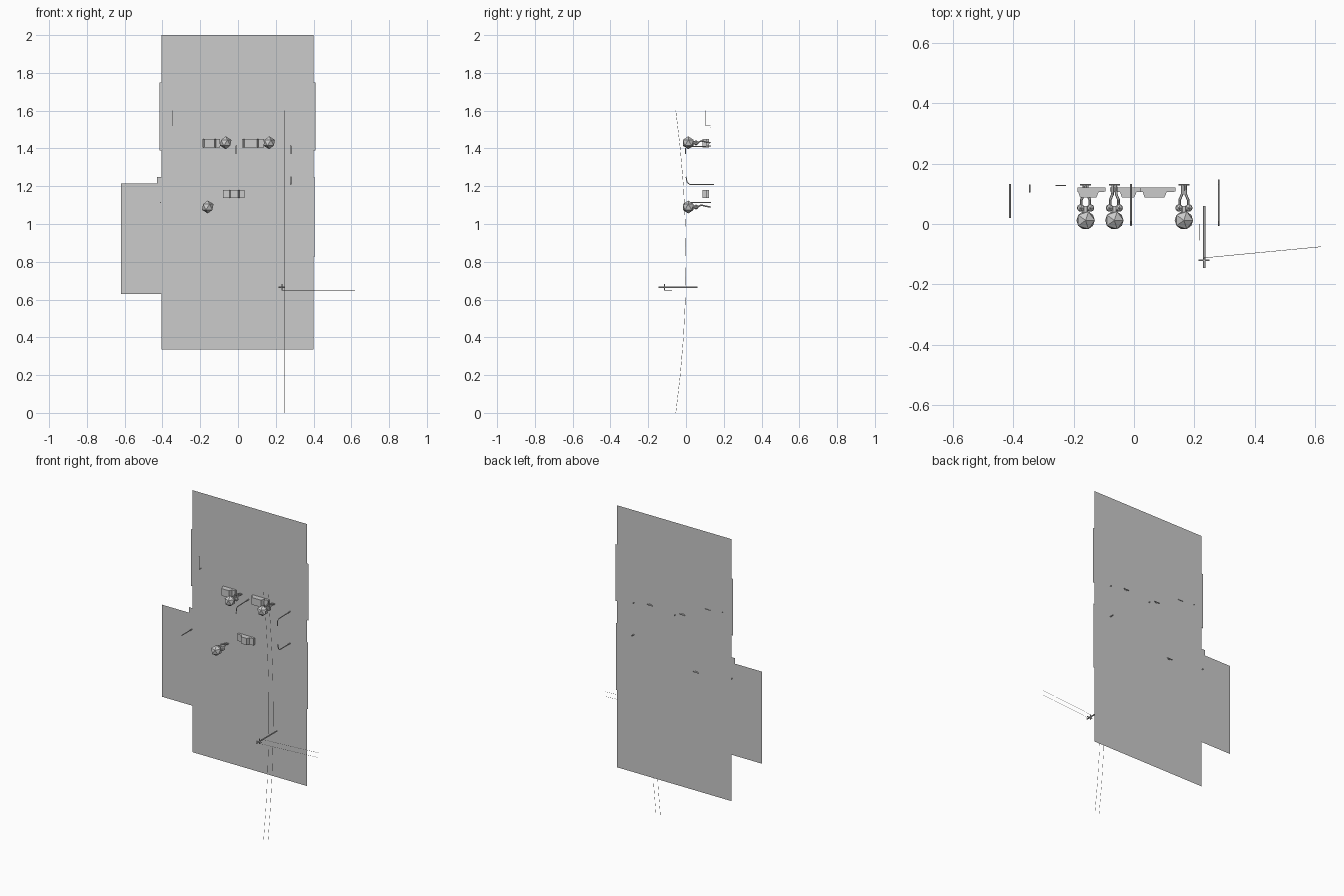
import bpy, bmesh
from mathutils import Vector

if "Cube" in bpy.data.objects:
    bpy.data.objects.remove(bpy.data.objects["Cube"])

WALL_Y = 0.123


def mesh_object(name, bm):
    me = bpy.data.meshes.new(name)
    bm.to_mesh(me)
    bm.free()
    ob = bpy.data.objects.new(name, me)
    bpy.context.collection.objects.link(ob)
    return ob


def panel(name, x0, x1, z0, z1):
    bm = bmesh.new()
    bm.faces.new([bm.verts.new((x, WALL_Y, z)) for x, z in
                  ((x0, z0), (x1, z0), (x1, z1), (x0, z1))])
    return mesh_object(name, bm)


def tube(name, pts, r, sides=6):
    """Low-poly tube swept along a path of points."""
    bm = bmesh.new()
    pts = [Vector(p) for p in pts]
    rings = []
    for i, p in enumerate(pts):
        d = (pts[min(i + 1, len(pts) - 1)] - pts[max(i - 1, 0)]).normalized()
        up = Vector((1, 0, 0)) if abs(d.x) < 0.8 else Vector((0, 0, 1))
        u = d.cross(up).normalized()
        v = d.cross(u)
        ring = bmesh.ops.create_circle(bm, segments=sides, radius=r)["verts"]
        for w in ring:
            w.co = p + u * w.co.x + v * w.co.y
        rings.append(ring)
    for a, b in zip(rings, rings[1:]):
        for k in range(sides):
            j = (k + 1) % sides
            bm.faces.new((a[k], a[j], b[j], b[k]))
    bm.faces.new(rings[0][::-1])
    bm.faces.new(rings[-1])
    bmesh.ops.recalc_face_normals(bm, faces=bm.faces)
    return mesh_object(name, bm)


def ball(name, loc, r):
    bm = bmesh.new()
    bmesh.ops.create_icosphere(bm, subdivisions=1, radius=r)
    bmesh.ops.translate(bm, vec=loc, verts=bm.verts)
    return mesh_object(name, bm)


def case(name, x0, a, b, x1, z0, z1):
    """Stepped case: flat flanges at the wall and a raised middle."""
    prof = [(x0, 0.121), (x0, 0.107), (a - 0.006, 0.105), (a, 0.087),
            (b, 0.087), (b + 0.008, 0.105), (x1, 0.107), (x1, 0.121)]
    bm = bmesh.new()
    f = bm.faces.new([bm.verts.new((x, y, z0)) for x, y in prof])
    ext = bmesh.ops.extrude_face_region(bm, geom=[f])["geom"]
    bmesh.ops.translate(bm, vec=(0, 0, z1 - z0),
                        verts=[g for g in ext if isinstance(g, bmesh.types.BMVert)])
    bmesh.ops.recalc_face_normals(bm, faces=bm.faces)
    return mesh_object(name, bm)


# flat wall panels
panel("wall_panel", -0.405, 0.40, 0.335, 2.0)
panel("side_panel", -0.62, -0.405, 0.63, 1.215)
panel("side_panel_step", -0.43, -0.405, 1.215, 1.25)
panel("upper_left_edge", -0.415, -0.405, 1.39, 1.75)
panel("upper_right_edge", 0.40, 0.41, 1.39, 1.75)
panel("lower_right_edge", 0.40, 0.406, 0.825, 1.25)

# faceted balls hanging on paired arms
for n, (x, z) in enumerate(((-0.16, 1.09), (-0.065, 1.43), (0.165, 1.43)), 1):
    ball(f"large_ball_{n}", (x, 0.012, z), 0.034)
    tube(f"ball_neck_{n}", [(x, 0.03, z), (x, 0.06, z)], 0.01)
    for s, side in ((-1, "left"), (1, "right")):
        ball(f"small_ball_{side}_{n}", (x + s * 0.016, 0.053, z), 0.014)
        tube(f"arm_{side}_{n}", [(x + s * 0.014, 0.06, z), (x + s * 0.014, 0.08, z + 0.01),
                                 (x + s * 0.006, 0.098, z + 0.006), (x + s * 0.005, 0.128, z)], 0.0045)
    tube(f"arm_crossbar_{n}", [(x - 0.018, 0.13, z), (x + 0.018, 0.13, z)], 0.003)

# stepped cases on the wall
case("case_1", -0.187, -0.178, -0.125, -0.095, 1.405, 1.45)
case("case_2", 0.02, 0.035, 0.10, 0.137, 1.405, 1.45)
case("case_3", -0.08, -0.04, 0.0, 0.034, 1.137, 1.18)

# wall hooks and pegs
for n, x in enumerate((-0.01, 0.28), 1):
    tube(f"down_hook_{n}", [(x, 0.132, 1.412), (x, 0.01, 1.41), (x, -0.002, 1.40),
                            (x, -0.004, 1.37)], 0.003)
tube("up_hook", [(0.28, 0.147, 1.21), (0.28, 0.02, 1.21), (0.28, 0.006, 1.22),
                 (0.28, 0.0, 1.25)], 0.003)
tube("straight_peg", [(-0.41, 0.02, 1.115), (-0.41, 0.132, 1.115)], 0.003)
tube("upright_peg", [(-0.345, 0.105, 1.60), (-0.345, 0.105, 1.52), (-0.345, 0.13, 1.52)], 0.002)
tube("small_bar", [(-0.26, 0.128, 1.51), (-0.225, 0.128, 1.51)], 0.002)

# rod with a cross-shaped end
tube("cross_rod", [(0.232, -0.145, 0.665), (0.232, 0.06, 0.665)], 0.004)
tube("cross_bar_horizontal", [(0.214, -0.12, 0.665), (0.25, -0.12, 0.665)], 0.003)
tube("cross_bar_vertical", [(0.232, -0.115, 0.648), (0.232, -0.115, 0.682)], 0.003)

# paired thin strings, bowed upright and straight sideways
for n, x in enumerate((0.217, 0.248), 1):
    tube(f"bowed_string_{n}", [(x, -0.054 * (1 - i / 4) ** 2, i * 0.2) for i in range(9)], 0.0008, 4)
for n, z in enumerate((0.65, 0.68), 1):
    tube(f"side_string_{n}", [(0.232, -0.112, z), (0.619, -0.075, z)], 0.0008, 4)
